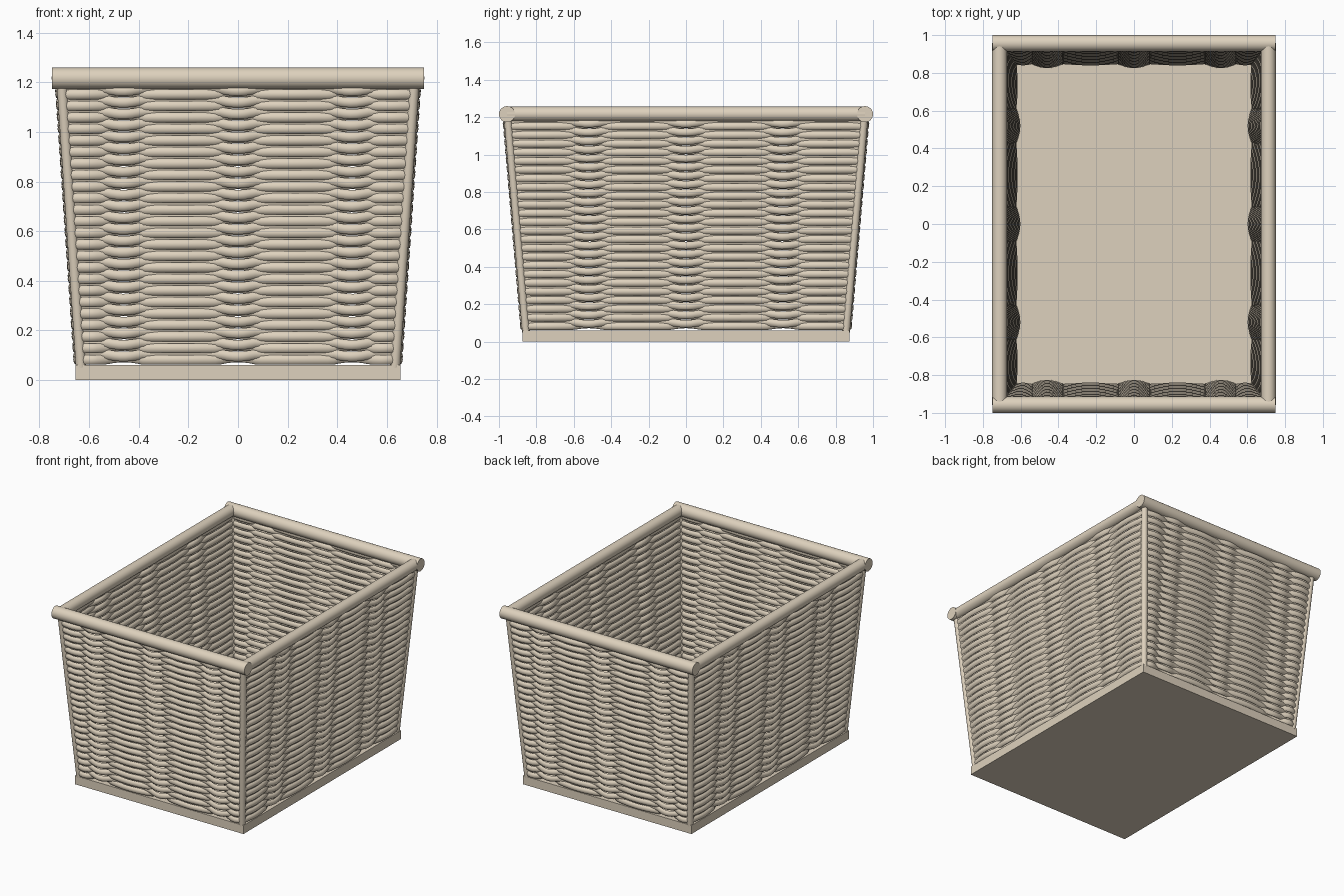
import bpy, bmesh, math
from mathutils import Vector

if "Cube" in bpy.data.objects:
    bpy.data.objects.remove(bpy.data.objects["Cube"])

mat = bpy.data.materials.new("wicker")
mat.diffuse_color = (0.73, 0.64, 0.51, 1)
mat.use_nodes = True
mat.node_tree.nodes["Principled BSDF"].inputs["Base Color"].default_value = mat.diffuse_color

Z0, Z1 = 0.05, 1.2            # height range of the walls
BOT, TOP = (0.632, 0.855), (0.71, 0.953)   # wall half sizes at Z0 and Z1


def half(z):
    t = (z - Z0) / (Z1 - Z0)
    return [a + (b - a) * t for a, b in zip(BOT, TOP)]


def rod(name, a, b, r, sides=32):
    a, b = Vector(a), Vector(b)
    bpy.ops.mesh.primitive_cylinder_add(vertices=sides, radius=r, depth=(b - a).length,
                                        location=(a + b) / 2)
    o = bpy.context.object
    o.name = name
    o.rotation_euler = (b - a).to_track_quat('Z', 'Y').to_euler()
    o.data.materials.append(mat)
    bpy.ops.object.shade_smooth_by_angle()
    return o


def weave(s, c, h, length):
    """+1 at the middle of a narrow column, -1 in the middle of a wide one."""
    s = abs(s)
    d = min(s, abs(s - c))
    if d < h:
        return math.cos(math.pi / 2 * d / h)
    if s > c:                                  # end piece dies into the post
        return -math.sin(math.pi * min(1, (s - c - h) / (length - c - h)))
    return -math.sin(math.pi / 2 * (d - h) / (c / 2 - h))


def strand(bm, z, length, dist, c, h, inner, place, n=56, sides=8):
    """One elliptical cane running along a wall, weaving in and out."""
    rings = []
    for i in range(n + 1):
        s = -length + 2 * length * i / n
        w = weave(s, c, h, length)
        if inner:      # shows on the outside of the narrow columns
            out, dz = (0.016 * w, -0.010 * w) if w > 0 else (0.007 * w, 0)
        else:          # shows on the outside of the wide columns
            out, dz = (-0.020 * w, 0.010 * w) if w > 0 else (-0.017 * w, 0)
        ring = []
        for k in range(sides):
            a = 2 * math.pi * k / sides
            ring.append(bm.verts.new(place(s, dist + out + 0.013 * math.cos(a),
                                           z + dz + 0.020 * math.sin(a))))
        rings.append(ring)
    for p, q in zip(rings, rings[1:]):
        for k in range(sides):
            m = (k + 1) % sides
            bm.faces.new((p[k], p[m], q[m], q[k]))
    bm.faces.new(rings[0])
    bm.faces.new(rings[-1][::-1])


# Base board
bpy.ops.mesh.primitive_cube_add(size=1, location=(0, 0, 0.03))
base = bpy.context.object
base.name = "base_board"
base.scale = (1.31, 1.75, 0.06)
base.data.materials.append(mat)

# Woven walls: two interleaved sets of canes on each side
walls = {
    "front_wall": (0, lambda s, d, z: (s, -d, z)),
    "back_wall": (0, lambda s, d, z: (-s, d, z)),
    "right_wall": (1, lambda s, d, z: (d, s, z)),
    "left_wall": (1, lambda s, d, z: (-d, -s, z)),
}
ROWS, PITCH = 24, 0.0465
for name, (axis, place) in walls.items():
    bm = bmesh.new()
    c, h = ((0.46, 0.077), (0.52, 0.085))[axis]
    for i in range(ROWS):
        for inner in (0, 1):
            z = 0.082 + PITCH * (i + inner / 2)
            hs = half(z)
            strand(bm, z, hs[axis], hs[1 - axis], c, h, inner, place)
    bmesh.ops.recalc_face_normals(bm, faces=bm.faces)
    me = bpy.data.meshes.new(name)
    bm.to_mesh(me)
    bm.free()
    o = bpy.data.objects.new(name, me)
    bpy.context.collection.objects.link(o)
    me.materials.append(mat)
    bpy.ops.object.select_all(action='DESELECT')
    o.select_set(True)
    bpy.context.view_layer.objects.active = o
    bpy.ops.object.shade_smooth_by_angle(angle=math.radians(60))

# Corner posts
for sx, nx in ((-1, "left"), (1, "right")):
    for sy, ny in ((-1, "front"), (1, "back")):
        rod(f"{ny}_{nx}_post", (sx * BOT[0], sy * BOT[1], Z0),
            (sx * TOP[0], sy * TOP[1], Z1), 0.021, 20)

# Rim rails
for s, n in ((-1, "front"), (1, "back")):
    rod(n + "_rim", (-0.75, s * 0.957, 1.216), (0.75, s * 0.957, 1.216), 0.043)
for s, n in ((-1, "left"), (1, "right")):
    rod(n + "_rim", (s * 0.712, -0.957, 1.217), (s * 0.712, 0.957, 1.217), 0.039)
